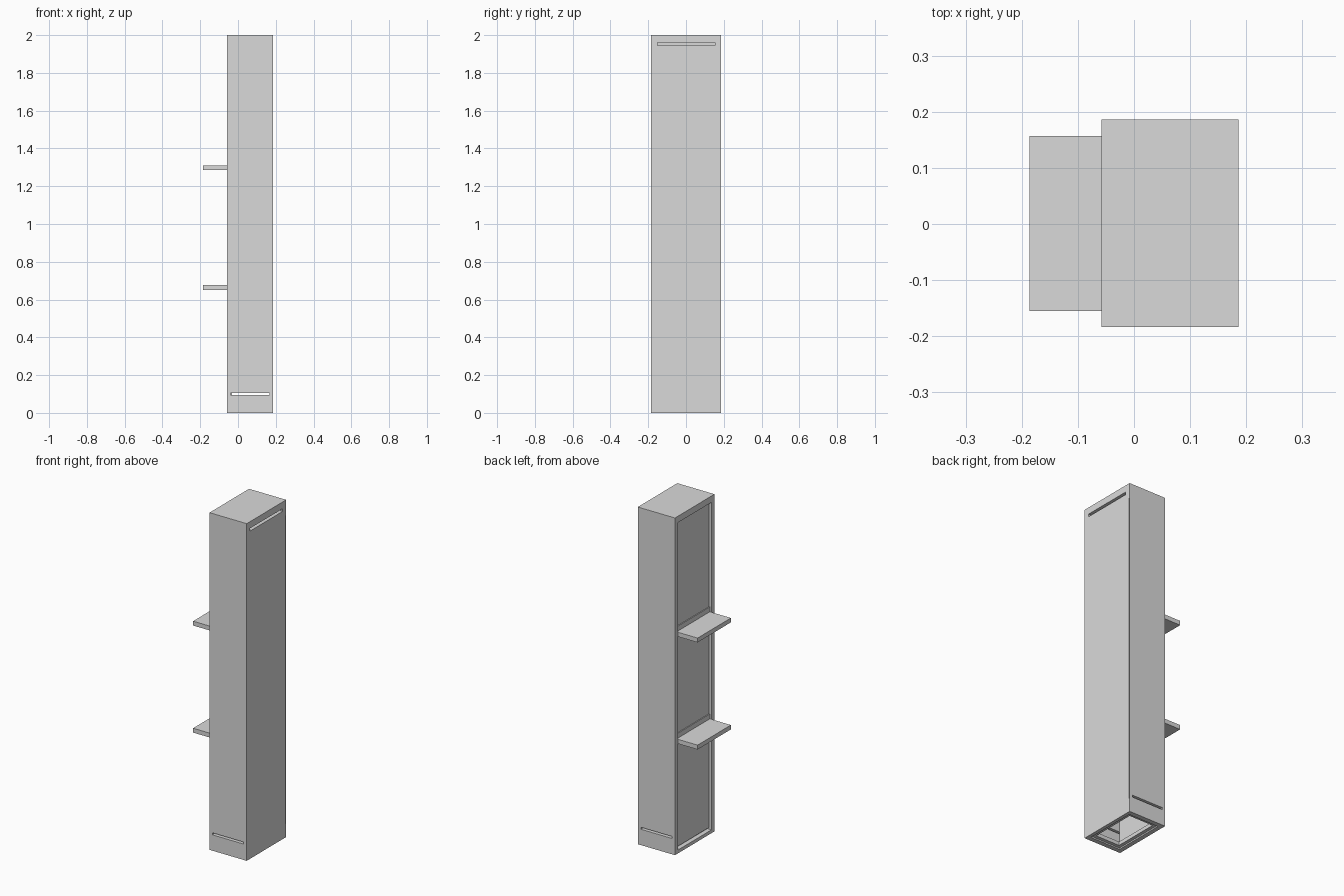
import bpy

if "Cube" in bpy.data.objects:
    bpy.data.objects.remove(bpy.data.objects["Cube"])

# one plain grey for the whole cabinet
grey = bpy.data.materials.new("light_grey")
grey.diffuse_color = (0.7, 0.7, 0.7, 1)
grey.use_nodes = True
grey.node_tree.nodes["Principled BSDF"].inputs["Base Color"].default_value = grey.diffuse_color


def box(name, x, y, z):
    """Box from (min, max) ranges on each axis."""
    verts = [(a, b, c) for a in x for b in y for c in z]
    faces = [(0, 1, 3, 2), (4, 6, 7, 5), (0, 4, 5, 1),
             (2, 3, 7, 6), (0, 2, 6, 4), (1, 5, 7, 3)]
    me = bpy.data.meshes.new(name)
    me.from_pydata(verts, [], faces)
    me.materials.append(grey)
    ob = bpy.data.objects.new(name, me)
    bpy.context.collection.objects.link(ob)
    return ob


def cut(ob, x, y, z):
    """Cut a box-shaped slot out of a panel."""
    cutter = box("slot_cutter", x, y, z)
    cutter.hide_render = True
    mod = ob.modifiers.new("slot", 'BOOLEAN')
    mod.operation = 'DIFFERENCE'
    mod.solver = 'EXACT'
    mod.object = cutter
    bpy.context.view_layer.objects.active = ob
    bpy.ops.object.modifier_apply(modifier=mod.name)
    bpy.data.objects.remove(cutter, do_unlink=True)


L, R, F, B, H = -0.058, 0.186, -0.184, 0.186, 2.0   # cabinet outline
T = 0.028                                           # wall thickness

# front and back walls, each with a vent slot near the floor
for name, y in (("front_wall", (F, F + T)), ("back_wall", (B - T, B))):
    wall = box(name, (L, R), y, (0, H - T))
    cut(wall, (-0.04, 0.166), (y[0] - 0.01, y[1] + 0.01), (0.094, 0.106))

# right wall with a vent slot near the top and a narrow seam at the back edge
side = box("right_wall", (R - 0.02, R), (F + T, B - T), (0, H - T))
cut(side, (R - 0.05, R + 0.01), (-0.152, 0.153), (1.944, 1.96))
cut(bpy.data.objects["back_wall"], (R - 0.004, R + 0.01),
    (B - 0.007, B - 0.003), (0.08, 1.91))

# top cap
box("top_cap", (L, R), (F, B), (H - T, H))

# recessed panel closing the left side
iy = (F + T, B - T)
px = L + 0.015
box("left_panel", (px, px + 0.012), iy, (0.03, H - T))
box("top_rail", (L, px), iy, (H - T - 0.01, H - T))
box("bottom_rail", (L, px + 0.012), iy, (0, 0.02))

# shelves sticking out on the left, each with a rail behind it
for i, z in enumerate((0.65, 1.285)):
    box(f"shelf_{i + 1}", (-0.186, px), (-0.155, 0.157), (z, z + 0.026))
    box(f"shelf_rail_{i + 1}", (px - 0.005, px), iy, (z + 0.026, z + 0.055))

# stepped ring inside the open base
ix = (px + 0.012, R - 0.02)
w = 0.02
for name, y in (("base_ring_front", (iy[0], iy[0] + w)),
                ("base_ring_back", (iy[1] - w, iy[1]))):
    box(name, ix, y, (0.008, 0.03))
for name, x in (("base_ring_left", (ix[0], ix[0] + w)),
                ("base_ring_right", (ix[1] - w, ix[1]))):
    box(name, x, (iy[0] + w, iy[1] - w), (0.008, 0.03))
